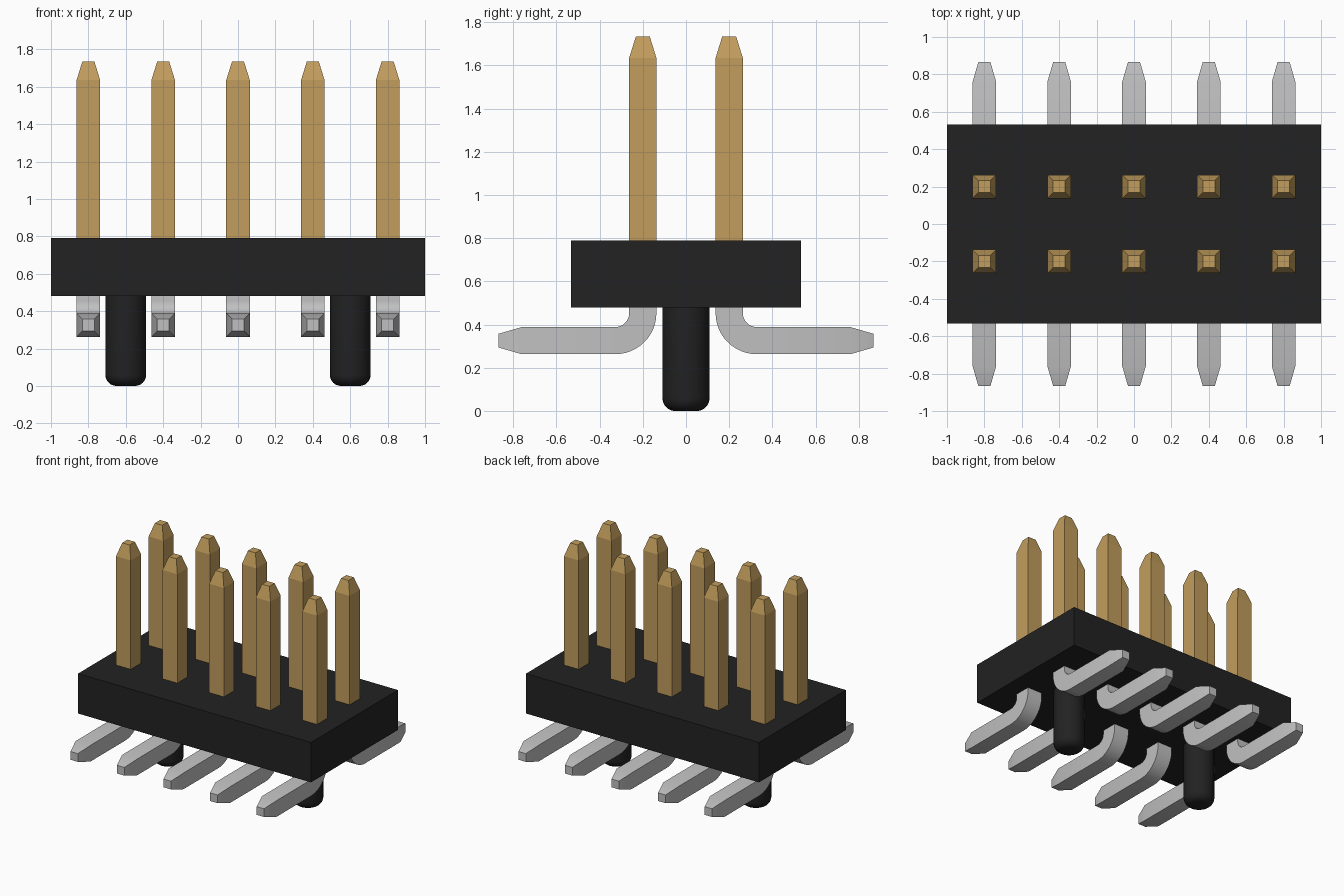
import bpy
import bmesh
from math import sin, cos, pi, radians
from mathutils import Vector

cube = bpy.data.objects.get("Cube")
if cube:
    bpy.data.objects.remove(cube, do_unlink=True)


def material(name, color):
    m = bpy.data.materials.new(name)
    m.diffuse_color = (*color, 1)
    m.use_nodes = True
    m.node_tree.nodes["Principled BSDF"].inputs["Base Color"].default_value = (*color, 1)
    return m


BLACK = material("black plastic", (0.016, 0.016, 0.016))
GOLD = material("gold plating", (0.54, 0.34, 0.11))
SILVER = material("tin plating", (0.53, 0.53, 0.53))

PITCH, ROW_Y = 0.4, 0.2
HALF, TIP = 0.063, 0.032        # half widths of a pin and of its blunt tip
BODY_BOTTOM, BODY_TOP = 0.48, 0.79
SPLIT = 0.6                     # pin and lead meet inside the body
LEAD_Z, BEND = 0.326, 0.128     # lead centre height and bend radius


def finish(name, bm, mat, smooth=False):
    bmesh.ops.recalc_face_normals(bm, faces=bm.faces)
    mesh = bpy.data.meshes.new(name)
    bm.to_mesh(mesh)
    bm.free()
    mesh.materials.append(mat)
    obj = bpy.data.objects.new(name, mesh)
    bpy.context.collection.objects.link(obj)
    if smooth:
        bpy.ops.object.select_all(action="DESELECT")
        obj.select_set(True)
        bpy.context.view_layer.objects.active = obj
        bpy.ops.object.shade_smooth_by_angle(angle=radians(30))
    return obj


def square_sweep(name, path, mat, smooth=False):
    """Sweep a square along (y, z, normal angle, half width) stations."""
    bm = bmesh.new()
    rings = []
    for y, z, angle, h in path:
        side = Vector((0, cos(angle), sin(angle))) * h
        across = Vector((h, 0, 0))
        centre = Vector((0, y, z))
        rings.append([bm.verts.new(centre + a * across + b * side)
                      for a, b in ((-1, -1), (1, -1), (1, 1), (-1, 1))])
    for r, s in zip(rings, rings[1:]):
        for i in range(4):
            j = (i + 1) % 4
            bm.faces.new((r[i], r[j], s[j], s[i]))
    bm.faces.new(rings[0])
    bm.faces.new(rings[-1])
    return finish(name, bm, mat, smooth)


# Insulating body
bm = bmesh.new()
bmesh.ops.create_cube(bm, size=1)
bmesh.ops.scale(bm, vec=(2, 1.066, BODY_TOP - BODY_BOTTOM), verts=bm.verts)
bmesh.ops.translate(bm, vec=(0, 0, (BODY_TOP + BODY_BOTTOM) / 2), verts=bm.verts)
finish("body", bm, BLACK)

# Upright pin with tapered tip
pin = square_sweep("pin", [(0, SPLIT, 0, HALF), (0, 1.635, 0, HALF), (0, 1.735, 0, TIP)], GOLD)

# Solder lead: drops from the body, bends outward, ends in a tapered tip
path = [(0, SPLIT, 0, HALF)]
for i in range(13):
    a = i / 12 * pi / 2
    path.append((BEND * (1 - cos(a)), LEAD_Z + BEND * (1 - sin(a)), a, HALF))
path += [(0.76 - ROW_Y, LEAD_Z, pi / 2, HALF), (0.867 - ROW_Y, LEAD_Z, pi / 2, TIP)]
lead = square_sweep("lead", path, SILVER, smooth=True)

# Two rows of five, the front row turned to face forward
for source in (pin, lead):
    for row, sign, turn in (("back", 1, 0), ("front", -1, pi)):
        for i in range(5):
            obj = source.copy()
            obj.name = f"{row}_{source.data.name}_{i + 1}"
            obj.location = ((i - 2) * PITCH, sign * ROW_Y, 0)
            obj.rotation_euler = (0, 0, turn)
            bpy.context.collection.objects.link(obj)
    bpy.data.objects.remove(source)

# Round locating pegs with filleted lower ends
R, FILLET = 0.109, 0.06
for name, x in (("right_peg", -0.6), ("left_peg", 0.6)):
    bm = bmesh.new()
    profile = [(0, 0)]
    for i in range(7):
        a = i / 6 * pi / 2
        profile.append((R - FILLET * (1 - sin(a)), FILLET * (1 - cos(a))))
    profile += [(R, BODY_BOTTOM + 0.02), (0, BODY_BOTTOM + 0.02)]
    verts = [bm.verts.new((r, 0, z)) for r, z in profile]
    edges = [bm.edges.new(pair) for pair in zip(verts, verts[1:])]
    bmesh.ops.spin(bm, geom=verts + edges, cent=(0, 0, 0), axis=(0, 0, 1),
                   angle=2 * pi, steps=32)
    bmesh.ops.remove_doubles(bm, verts=bm.verts, dist=0.0005)
    peg = finish(name, bm, BLACK, smooth=True)
    peg.location.x = x
